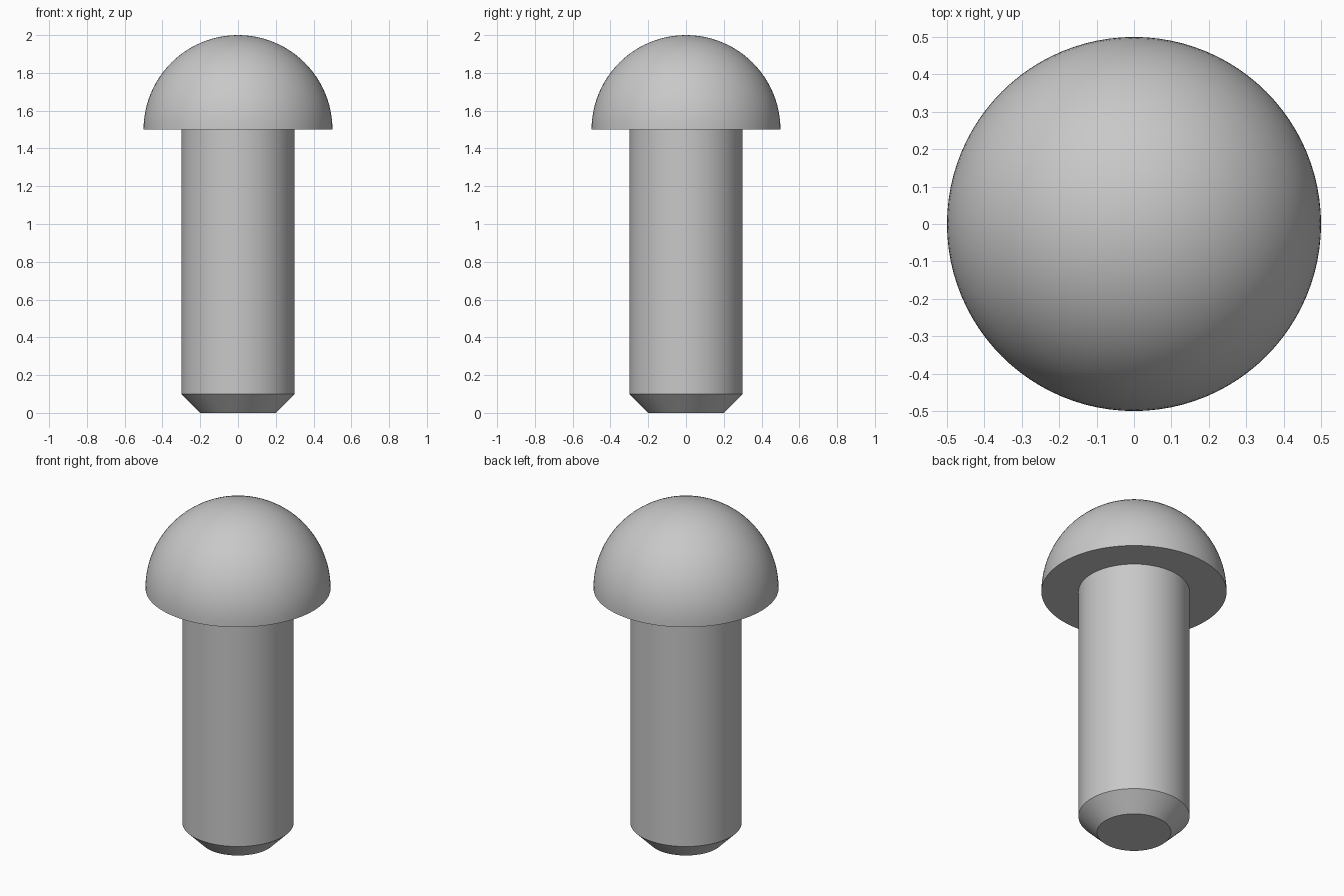
import bpy
import bmesh
from math import cos, sin, pi, radians
from mathutils import Vector

cube = bpy.data.objects.get("Cube")
if cube:
    bpy.data.objects.remove(cube, do_unlink=True)

SEGMENTS = 96
DOME_STEPS = 24
HEAD_RADIUS = 0.5
SHANK_RADIUS = 0.3
TIP_RADIUS = 0.2
CHAMFER_TOP = 0.1
HEAD_BASE = 1.5


def make_material(name, colour):
    mat = bpy.data.materials.new(name)
    mat.use_nodes = True
    mat.diffuse_color = colour
    mat.node_tree.nodes["Principled BSDF"].inputs["Base Color"].default_value = colour
    return mat


def lathe(name, profile, mat):
    """Revolve an (r, z) profile around the z axis into a closed solid."""
    bm = bmesh.new()
    verts = [bm.verts.new((r, 0, z)) for r, z in profile]
    edges = [bm.edges.new(pair) for pair in zip(verts, verts[1:])]
    bmesh.ops.spin(bm, geom=verts + edges, cent=(0, 0, 0), axis=(0, 0, 1),
                   angle=2 * pi, steps=SEGMENTS, use_merge=False)
    bmesh.ops.remove_doubles(bm, verts=bm.verts, dist=0.0001)
    bmesh.ops.recalc_face_normals(bm, faces=bm.faces)
    # Make sure the solid faces outwards
    if bm.calc_volume(signed=True) < 0:
        bmesh.ops.reverse_faces(bm, faces=bm.faces)
    mesh = bpy.data.meshes.new(name)
    bm.to_mesh(mesh)
    bm.free()
    mesh.materials.append(mat)
    obj = bpy.data.objects.new(name, mesh)
    bpy.context.collection.objects.link(obj)
    return obj


# Chamfered tip and straight shank
profile = [(0, 0), (TIP_RADIUS, 0), (SHANK_RADIUS, CHAMFER_TOP), (SHANK_RADIUS, HEAD_BASE)]

# Flat underside and hemispherical head
for i in range(DOME_STEPS):
    a = pi / 2 * i / DOME_STEPS
    profile.append((HEAD_RADIUS * cos(a), HEAD_BASE + HEAD_RADIUS * sin(a)))
profile.append((0, HEAD_BASE + HEAD_RADIUS))

grey = make_material("light_grey_metal", (0.58, 0.58, 0.58, 1))
rivet = lathe("round_head_rivet", profile, grey)

# Smooth curved surfaces, sharp rims
bpy.ops.object.select_all(action="DESELECT")
rivet.select_set(True)
bpy.context.view_layer.objects.active = rivet
bpy.ops.object.shade_smooth_by_angle(angle=radians(30))
